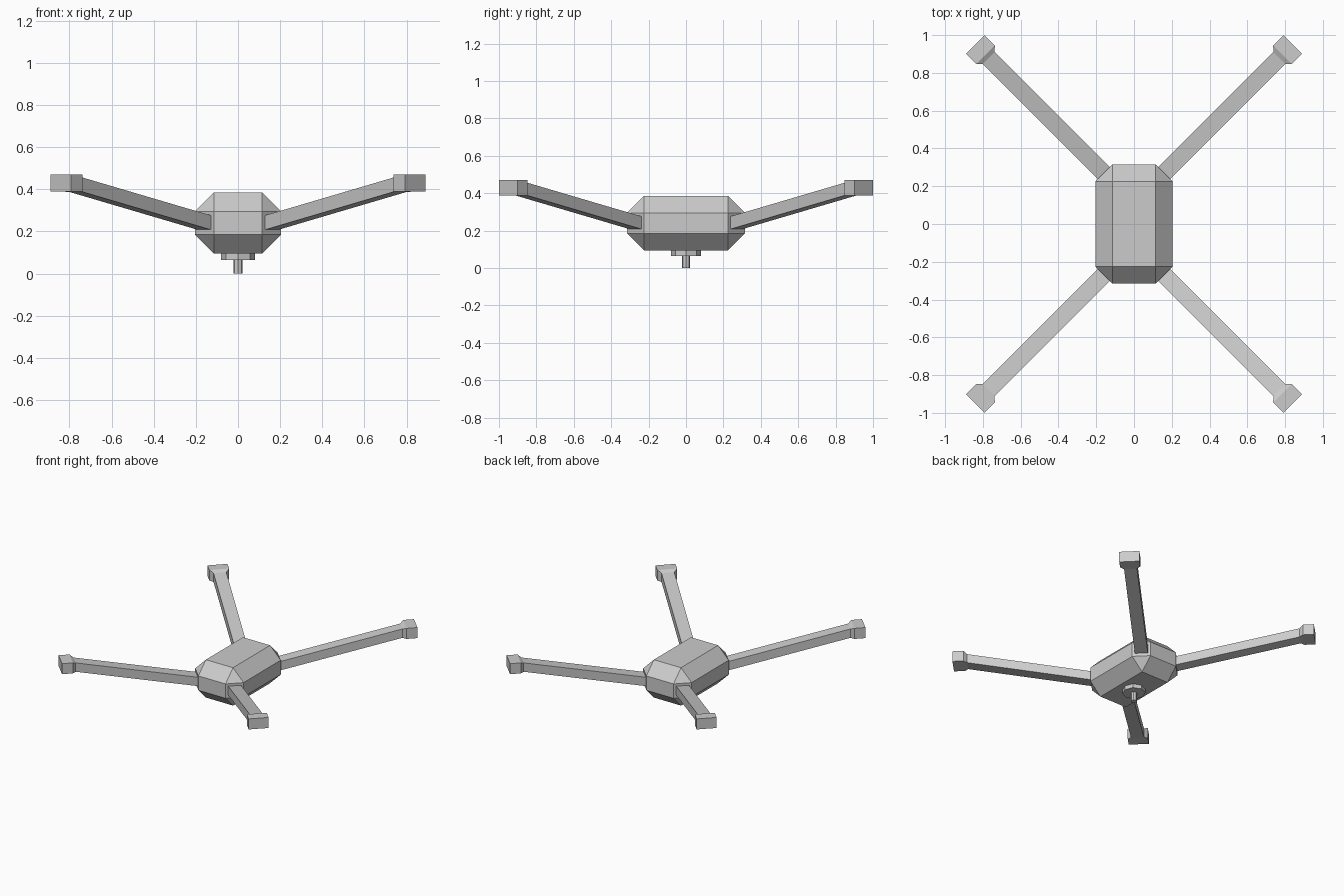
import bpy, bmesh
from math import sqrt

if "Cube" in bpy.data.objects:
    bpy.data.objects.remove(bpy.data.objects["Cube"])


def finish(name, bm):
    bmesh.ops.recalc_face_normals(bm, faces=bm.faces[:])
    me = bpy.data.meshes.new(name)
    bm.to_mesh(me)
    bm.free()
    ob = bpy.data.objects.new(name, me)
    bpy.context.collection.objects.link(ob)
    return ob


# Body: box with wide single-segment chamfers
bm = bmesh.new()
bmesh.ops.create_cube(bm, size=1)
for v in bm.verts:
    v.co = (v.co.x * 0.41, v.co.y * 0.63, v.co.z * 0.29 + 0.24)
bmesh.ops.bevel(bm, geom=bm.edges[:], offset=0.09, offset_type='OFFSET',
                segments=1, profile=0.5, affect='EDGES')
finish("body", bm)

# Arms with motor pods: cross-sections lofted along a diagonal axis
# (distance along axis, half width, bottom z, top z)
SECTIONS = [
    (0.25, 0.045, 0.197, 0.265),
    (1.166, 0.045, 0.388, 0.456),
    (1.19, 0.070, 0.389, 0.470),
    (1.267, 0.070, 0.389, 0.470),
]
AXIS_OFFSET = 0.11 / sqrt(2)


def arm(name, sx, sy):
    bm = bmesh.new()
    rings = []
    for s, w, lo, hi in SECTIONS:
        ring = []
        for t, z in ((-w, lo), (w, lo), (w, hi), (-w, hi)):
            u = t + AXIS_OFFSET
            ring.append(bm.verts.new((sx * (s - u) / sqrt(2), sy * (s + u) / sqrt(2), z)))
        rings.append(ring)
    for a, b in zip(rings, rings[1:]):
        for i in range(4):
            j = (i + 1) % 4
            bm.faces.new((a[i], a[j], b[j], b[i]))
    bm.faces.new(rings[0])
    bm.faces.new(rings[-1])
    finish(name, bm)


for side, sx in (("left", -1), ("right", 1)):
    for end, sy in (("front", -1), ("back", 1)):
        arm(f"{end}_{side}_arm", sx, sy)


# Underside mount: octagonal plate and short stem
def disc(name, radius, z0, z1):
    bm = bmesh.new()
    bmesh.ops.create_cone(bm, cap_ends=True, segments=8, radius1=radius,
                          radius2=radius, depth=z1 - z0)
    bmesh.ops.translate(bm, verts=bm.verts[:], vec=(0, 0, (z0 + z1) / 2))
    finish(name, bm)


disc("mount_plate", 0.08, 0.065, 0.10)
disc("mount_stem", 0.022, 0.0, 0.07)
